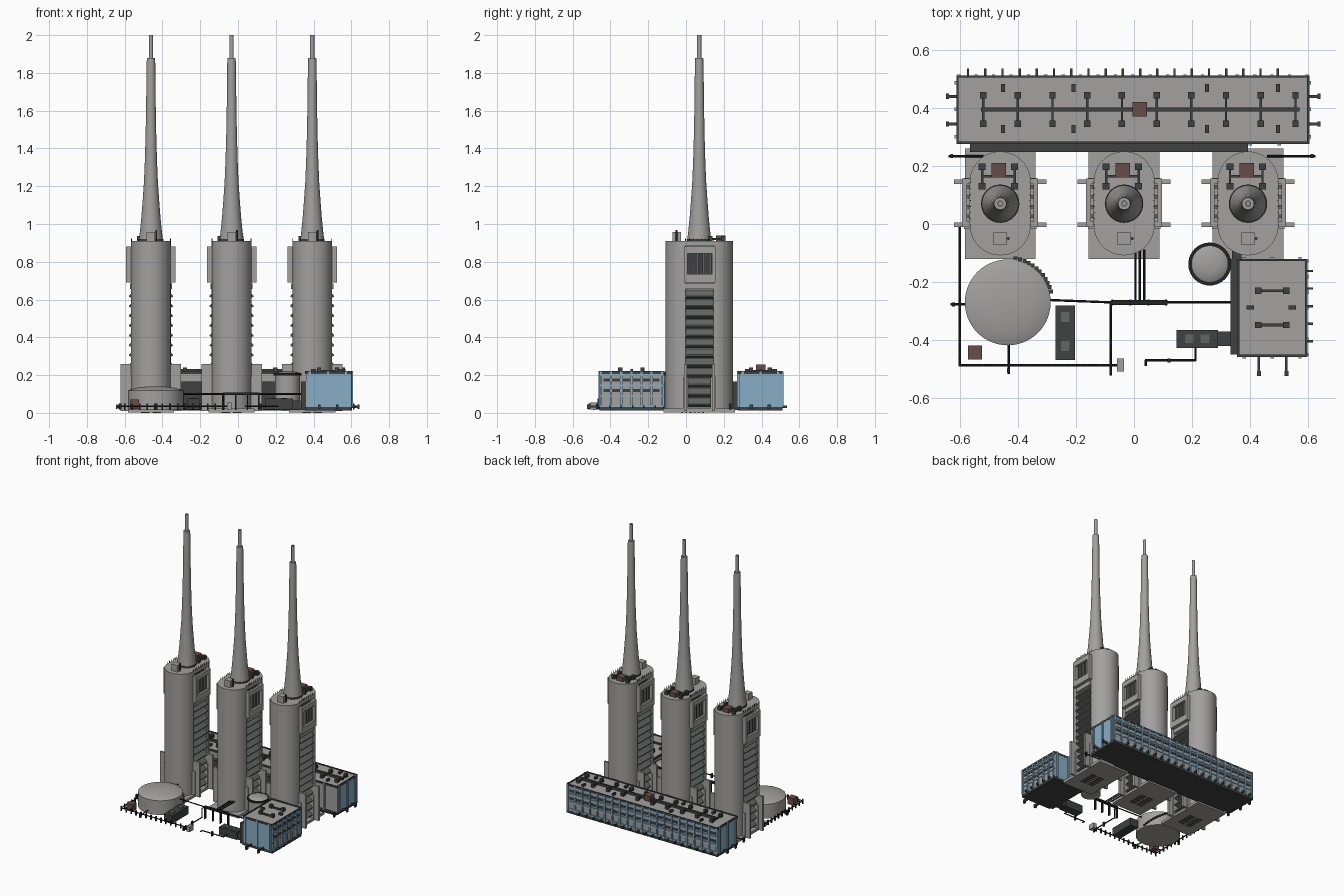
import bpy, bmesh, math
from mathutils import Vector, Matrix

if "Cube" in bpy.data.objects:
    bpy.data.objects.remove(bpy.data.objects["Cube"])


def mat(name, r, g, b):
    m = bpy.data.materials.new(name)
    m.diffuse_color = (r, g, b, 1)
    m.use_nodes = True
    m.node_tree.nodes["Principled BSDF"].inputs["Base Color"].default_value = m.diffuse_color
    return m


CONC = mat("concrete grey", 0.36, 0.355, 0.345)
DARK = mat("dark grey", 0.05, 0.053, 0.053)
BLACK = mat("pipe black", 0.015, 0.017, 0.019)
LOUV = mat("louver green grey", 0.12, 0.135, 0.125)
BLUE = mat("glass blue", 0.25, 0.42, 0.56)
BROWN = mat("rust brown", 0.14, 0.075, 0.065)


def finish(name, bm, m, smooth=False):
    bmesh.ops.recalc_face_normals(bm, faces=bm.faces)
    me = bpy.data.meshes.new(name)
    bm.to_mesh(me)
    bm.free()
    me.materials.append(m)
    ob = bpy.data.objects.new(name, me)
    bpy.context.collection.objects.link(ob)
    if smooth:
        bpy.context.view_layer.objects.active = ob
        ob.select_set(True)
        bpy.ops.object.shade_smooth_by_angle(angle=math.radians(35))
        ob.select_set(False)
    return ob


def boxes(name, items, m):
    """items: (x0, x1, y0, y1, z0, z1) joined into one object"""
    bm = bmesh.new()
    for x0, x1, y0, y1, z0, z1 in items:
        c = Vector(((x0 + x1) / 2, (y0 + y1) / 2, (z0 + z1) / 2))
        s = Matrix.Diagonal((abs(x1 - x0), abs(y1 - y0), abs(z1 - z0), 1))
        bmesh.ops.create_cube(bm, size=1, matrix=Matrix.Translation(c) @ s)
    return finish(name, bm, m)


def at(x, y, sx, sy, z0, z1):
    return (x - sx / 2, x + sx / 2, y - sy / 2, y + sy / 2, z0, z1)


def pipes(name, paths, r, m=BLACK):
    bm = bmesh.new()
    for path in paths:
        for a, b in zip(path, path[1:]):
            a, b = Vector(a), Vector(b)
            d = b - a
            mt = Matrix.Translation((a + b) / 2) @ d.to_track_quat('Z', 'Y').to_matrix().to_4x4()
            bmesh.ops.create_cone(bm, cap_ends=True, segments=8, radius1=r, radius2=r,
                                  depth=d.length + r, matrix=mt)
    return finish(name, bm, m, True)


def prism(name, pts, z0, z1, m):
    bm = bmesh.new()
    f = bm.faces.new([bm.verts.new((x, y, z0)) for x, y in pts])
    g = bmesh.ops.extrude_face_region(bm, geom=[f])
    bmesh.ops.translate(bm, vec=(0, 0, z1 - z0), verts=[v for v in g['geom'] if isinstance(v, bmesh.types.BMVert)])
    return finish(name, bm, m, True)


def lathe(name, prof, x, y, m, n=40):
    bm = bmesh.new()
    rings = [[bm.verts.new((x + r * math.cos(2 * math.pi * i / n), y + r * math.sin(2 * math.pi * i / n), z))
              for i in range(n)] for r, z in prof]
    for a, b in zip(rings, rings[1:]):
        for i in range(n):
            bm.faces.new((a[i], a[(i + 1) % n], b[(i + 1) % n], b[i]))
    bm.faces.new(rings[0])
    bm.faces.new(rings[-1])
    return finish(name, bm, m, True)


YA, YB, R = -0.003, 0.145, 0.105   # lobe centres and radius


def stadium(cx, recess=None):
    n = 24
    top = [(cx + R * math.cos(math.pi * i / n), YB + R * math.sin(math.pi * i / n)) for i in range(n + 1)]
    bot = [(cx - R * math.cos(math.pi * i / n), YA - R * math.sin(math.pi * i / n)) for i in range(n + 1)]
    if recess:
        return top + [(cx - recess, YB), (cx - recess, YA)] + bot + [(cx + recess, YA), (cx + recess, YB)]
    return top + bot


def tower(cx):
    # ground slab with vents beneath, twin-lobed body and roof
    boxes("tower_slab", [(cx - .122, cx + .122, -.12, .26, .003, .022)], CONC)
    boxes("slab_vents", [at(cx + dx, -.02 + .022 * j, .045, .009, 0, .004)
                         for dx in (-.03, .03) for j in range(6)], DARK)
    prism("tower_body", stadium(cx, .084), .01, .885, CONC)
    prism("tower_roof", stadium(cx), .885, .91, CONC)
    # chimney
    prof = [(.064, .91), (.057, .97), (.051, 1.03), (.044, 1.12), (.037, 1.22), (.032, 1.34),
            (.028, 1.48), (.025, 1.65), (.023, 1.85), (.021, 1.88), (.011, 1.88), (.011, 2.0), (.006, 2.0), (.006, 1.97)]
    lathe("chimney", prof, cx, .07, CONC, 32)
    lathe("chimney_foot", [(.066, .908), (.066, .92)], cx, .07, DARK, 32)
    # louver wedges in the side recesses
    bm = bmesh.new()
    for s in (-1, 1):
        for k in range(12):
            z = .03 + k * .052
            tri = [(.083, z), (.116, z + .012), (.116, z + .018), (.083, z + .05)]
            e = [[bm.verts.new((cx + s * dx, y, zz)) for dx, zz in tri] for y in (YA, YB)]
            bm.faces.new(e[0])
            bm.faces.new(e[1])
            for i in range(4):
                j = (i + 1) % 4
                bm.faces.new((e[0][i], e[0][j], e[1][j], e[1][i]))
    finish("louvers", bm, LOUV)
    fins, frame, panel, braces = [], [], [], []
    for s in (-1, 1):
        def sb(a, b, *r):
            lo, hi = sorted((cx + s * a, cx + s * b))
            return (lo, hi, *r)
        for y in (YA, YB):
            fins += [sb(.08, .16, y - .008, y + .008, .01, .26), sb(.08, .125, y - .014, y + .014, .01, .19)]
            frame.append(sb(.08, .131, y - .008, y + .012, .69, .88))
        frame += [sb(.115, .131, YA, YB, .69, .735), sb(.115, .131, YA, YB, .845, .88),
                  sb(.08, .131, YA, YB, .69, .70), sb(.08, .112, YA, YB, .655, .685)]
        panel.append(sb(.083, .09, YA, YB, .70, .88))
        for k in range(4):
            y = .02 + k * .034
            braces.append(sb(.09, .115, y, y + .012, .715, .87))
    boxes("buttress_fins", fins, CONC)
    boxes("side_frames", frame, CONC)
    boxes("side_panels", panel, DARK)
    boxes("side_baffles", braces, LOUV)
    # rooftop equipment
    boxes("roof_brown_unit", [at(cx - .005, .185, .05, .05, .91, .94)], BROWN)
    boxes("roof_hatch", [at(cx, -.05, .045, .045, .91, .957)], CONC)
    pipes("roof_vent", [[(cx + .028, -.05, .91), (cx + .028, -.05, .965)]], .005, DARK)
    duct = [at(cx + dx, y, .024, .022, .91, .937) for dx in (-.062, .05) for y in (.13, .197)]
    duct += [at(cx + dx, .164, .008, .07, .915, .926) for dx in (-.062, .05)]
    duct.append(at(cx - .006, .165, .11, .008, .915, .926))
    boxes("tower_roof_ducts", duct, DARK)
    pipes("roof_posts", [[(cx + s * .103, YA + .021 * k, .905), (cx + s * .103, YA + .021 * k, .923)]
                         for s in (-1, 1) for k in range(8)], .002)


for cx in (-.461, -.034, .393):
    tower(cx)


def hall(name, x0, x1, y0, y1):
    """Building shell: body, dark plinth, parapet"""
    boxes(name + "_walls", [(x0 + .006, x1 - .006, y0 + .006, y1 - .006, .022, .216)], CONC)
    boxes(name + "_plinth", [(x0, x1, y0, y1, .012, .03)], DARK)
    t = .008
    boxes(name + "_parapet", [(x0, x1, y0, y0 + t, .207, .222), (x0, x1, y1 - t, y1, .207, .222),
                              (x0, x0 + t, y0, y1, .207, .222), (x1 - t, x1, y0, y1, .207, .222)], DARK)


# Long turbine hall at the back
X0, X1, Y0, Y1 = -.612, .604, .276, .512
hall("long_hall", X0, X1, Y0, Y1)
boxes("long_hall_end_glass", [(X0 + .001, X0 + .01, Y0 + .01, Y1 - .01, .03, .207),
                              (X1 - .01, X1 - .001, Y0 + .01, Y1 - .01, .03, .207)], BLUE)
boxes("long_hall_windows", [(X0 + .02, X1 - .02, Y1 - .008, Y1 - .003, z, z + .017) for z in (.11, .165)], DARK)
n = 20
ribs = [at(X0 + .008 + (X1 - X0 - .016) * i / n, Y1 - .002, .011, .012, .03, .22) for i in range(n + 1)]
ribs += [at(x, y, .012, .012, .03, .222) for x in (X0, X1) for y in (Y0 + .025, .395, Y1 - .025)]
ribs += [at(x, Y0, .012, .012, .03, .222) for x in (.40, .50)]
ribs += [(X0, X1, Y1 - .008, Y1 - .001, z, z + .016) for z in (.03, .083, .138, .192)]
boxes("long_hall_blue_ribs", ribs, BLUE)
out = [at(-.572 + .0593 * i, .523, .008, .026, .025, .04) for i in range(19)]
out += [at(sx, y, .034, .01, .025, .04) for sx in (X0 - .012, X1 + .018) for y in (.345, .44)]
out += [at(sx, y, .01, .018, .02, .045) for sx in (X0 - .03, X1 + .034) for y in (.345, .44)]
boxes("long_hall_outlets", out, DARK)
# roof duct spine with branches
duct = [(-.527, .57, .388, .402, .215, .233)]
for i in range(10):
    x = -.52 + .1196 * i
    duct.append(at(x, .393, .008, .1, .215, .228))
    duct += [at(x, y, .022, .022, .215, .24) for y in (.345, .443)]
duct += [at(x, y, .014, .028, .215, .232) for x in (-.452, -.209, .252, .496) for y in (.327, .468)]
boxes("long_hall_roof_ducts", duct, DARK)
boxes("long_hall_brown_unit", [at(.02, .395, .05, .05, .215, .256)], BROWN)
boxes("hall_link", [(-.565, .392, .248, .28, .015, .165)], DARK)

# Control building at front right
X0, X1, Y0, Y1 = .355, .597, -.458, -.12
hall("side_hall", X0, X1, Y0, Y1)
boxes("side_hall_end_glass", [(X0 + .01, X1 - .01, Y0 + .001, Y0 + .01, .03, .207),
                              (X0 + .01, X1 - .01, Y1 - .01, Y1 - .001, .03, .207)], BLUE)
boxes("side_hall_windows", [(X1 - .008, X1 - .003, Y0 + .02, Y1 - .02, z, z + .017) for z in (.11, .165)], DARK)
ribs = [at(X1 - .002, Y0 + .008 + (Y1 - Y0 - .016) * i / 6, .012, .011, .03, .22) for i in range(7)]
ribs += [at(x, y, .012, .012, .03, .222) for y in (Y0, Y1) for x in (.38, .476, .572)]
ribs += [(X1 - .008, X1 - .001, Y0, Y1, z, z + .01) for z in (.03, .086, .141, .195)]
boxes("side_hall_blue_ribs", ribs, BLUE)
out = [at(X1 + .008, -.162 - .0605 * i, .022, .008, .025, .04) for i in range(5)]
for x in (.43, .525):
    out += [at(x, -.48, .008, .06, .028, .04), at(x, -.515, .014, .018, .02, .045)]
boxes("side_hall_outlets", out, DARK)
duct = []
for y in (-.23, -.348):
    duct.append(at(.476, y, .1, .009, .215, .228))
    duct += [at(x, y, .022, .022, .215, .24) for x in (.428, .524)]
duct += [at(x, -.288, .026, .014, .215, .232) for x in (.4, .545)]
boxes("side_hall_roof_ducts", duct, DARK)
boxes("side_hall_link", [(.333, .36, -.45, -.12, .015, .165), (.338, .37, -.13, -.06, .015, .165)], DARK)

# Storage tanks
lathe("large_tank", [(.148, .015), (.148, .118), (.135, .124), (.1, .133), (.055, .139), (.005, .141)], -.435, -.27, CONC, 56)
lathe("small_tank", [(.066, .015), (.066, .208), (.06, .214), (.03, .22), (.004, .222)], .261, -.138, CONC, 40)
lathe("small_tank_ring", [(.064, .198), (.074, .198), (.074, .212), (.064, .212)], .261, -.138, BLACK, 40)
steps = []
for i in range(12):   # curved stair on the large tank
    a = math.radians(80 - i * 6)
    steps.append(at(-.435 + .153 * math.cos(a), -.27 + .153 * math.sin(a), .014, .014, .112 - i * .008, .118 - i * .008))
boxes("tank_stair", steps, DARK)

# Yard containers and small units
boxes("yard_containers", [(-.27, -.204, -.468, -.28, .018, .075), (.146, .29, -.428, -.365, .018, .075),
                          (.28, .332, -.42, -.37, .018, .065)], DARK)
boxes("container_lids", [at(-.237, y, .03, .035, .07, .08) for y in (-.32, -.42)] +
      [at(x, -.395, .03, .03, .07, .08) for x in (.19, .245)], LOUV)
boxes("yard_brown_unit", [at(-.548, -.443, .048, .048, .02, .07)], BROWN)
boxes("yard_pump_box", [at(-.047, -.486, .024, .045, .018, .055)], CONC)

# Pipe rack and pipe runs
boxes("pipe_rack", [(-.08, .115, -.279, -.262, .094, .108)], BLACK)
boxes("rack_legs", [at(x, y, .006, .006, .015, .1) for x in (-.075, -.012, .05, .11) for y in (-.277, -.264)], BLACK)
pipes("rack_pipes", [[(x, -.09, .1), (x, -.27, .1)] for x in (.005, .02, .035)] +
      [[(-.29, -.262, .1), (-.08, -.27, .1), (.333, -.27, .1)],
       [(-.08, -.27, .1), (-.08, -.3, .1), (-.08, -.3, .035), (-.08, -.52, .035)]], .004)
pipes("ground_pipes", [[(-.6, -.01, .036), (-.6, -.487, .036), (-.06, -.487, .036)],
                       [(-.432, -.41, .036), (-.432, -.515, .036)], [(-.63, -.277, .036), (-.575, -.277, .036)],
                       [(.04, -.487, .036), (.04, -.47, .036), (.212, -.47, .036), (.212, -.42, .036)],
                       [(-.638, .234, .036), (-.52, .234, .036)], [(.46, .234, .036), (.623, .234, .036)]], .004)
posts = [at(-.6, -.487 + .04 * i, .008, .008, .015, .05) for i in range(13)]
posts += [at(-.6 + .04 * i, -.487, .008, .008, .015, .05) for i in range(14)]
posts += [at(x, y, .01, .014, .018, .05) for x, y in
          ((-.432, -.505), (-.08, -.51), (-.08, -.41), (-.628, .234), (.613, .234), (.12, -.47), (-.622, -.277))]
boxes("pipe_posts", posts, BLACK)
